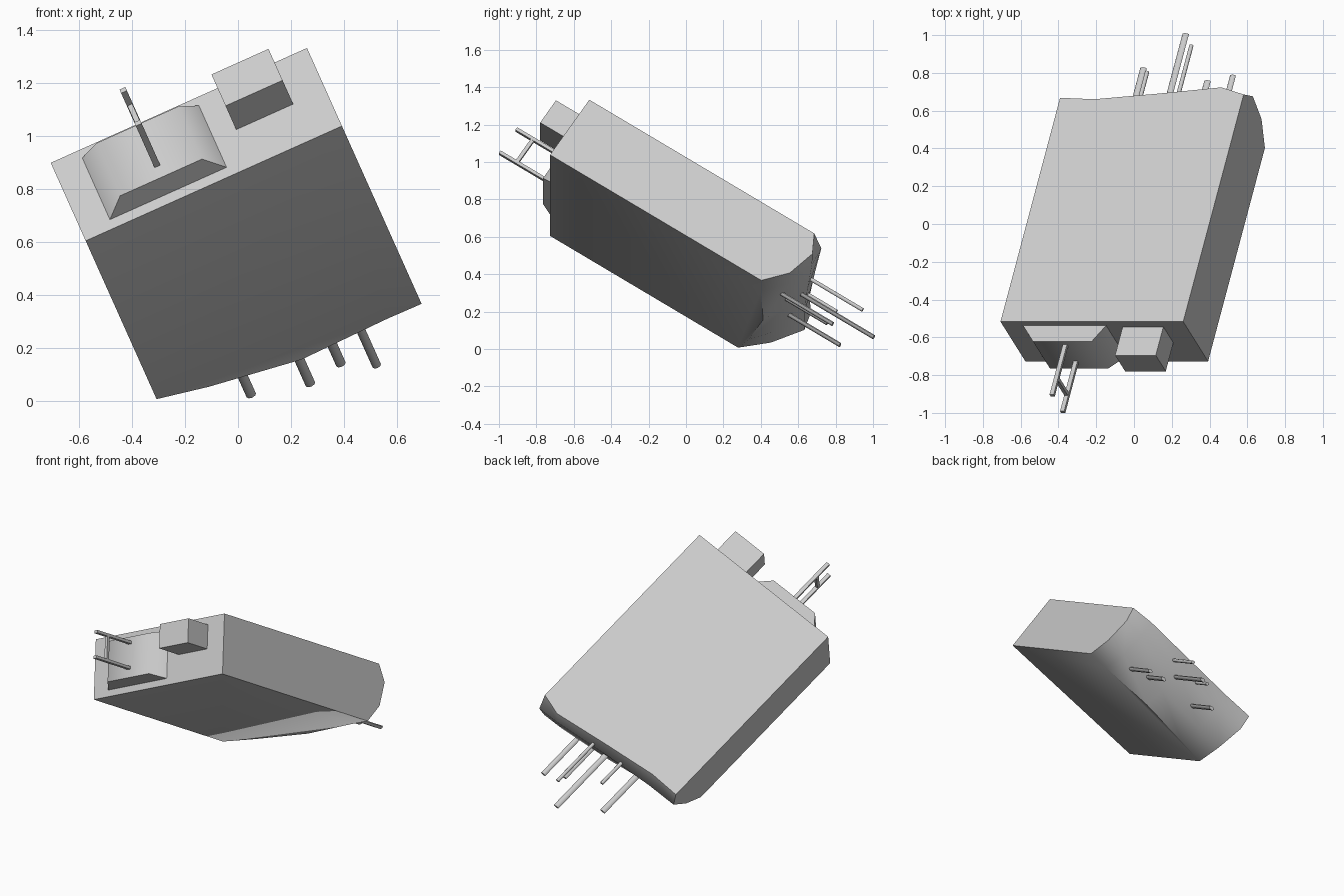
import bpy, bmesh
from math import radians
from mathutils import Matrix, Vector

cube = bpy.data.objects.get("Cube")
if cube:
    bpy.data.objects.remove(cube)

grey = bpy.data.materials.new("light_grey")
grey.use_nodes = True
grey.diffuse_color = (0.6, 0.6, 0.6, 1)
grey.node_tree.nodes["Principled BSDF"].inputs["Base Color"].default_value = (0.6, 0.6, 0.6, 1)

# Tilted frame of the case: x = width, y = depth to the back, z = thickness
across = Vector((0.913, 0, 0.409)).normalized()
back = Vector((0.223, 0.838, -0.498))
back = (back - across * back.dot(across)).normalized()
up = across.cross(back)
frame = Matrix((across, back, up)).transposed().to_4x4()
frame.translation = (-0.575, -0.727, 0.605)

WIDTH, THICK = 1.06, 0.385


def finish(name, bm):
    """Turn a bmesh in case coordinates into a placed object."""
    bmesh.ops.recalc_face_normals(bm, faces=bm.faces)
    mesh = bpy.data.meshes.new(name)
    bm.to_mesh(mesh)
    bm.free()
    mesh.materials.append(grey)
    mesh.shade_smooth()
    mesh.set_sharp_from_angle(angle=radians(52))
    obj = bpy.data.objects.new(name, mesh)
    obj.matrix_world = frame
    bpy.context.collection.objects.link(obj)
    return obj


def block(name, x, y, z, taper=(0, 0)):
    """Box between ranges; its front (low y) end shrinks by taper."""
    bm = bmesh.new()
    bmesh.ops.create_cube(bm, size=1)
    for v in bm.verts:
        sx, front, sz = v.co.x > 0, v.co.y < 0, v.co.z > 0
        tx, tz = taper if front else (0, 0)
        v.co = (x[1] - tx if sx else x[0] + tx,
                y[0] if front else y[1],
                z[1] - tz if sz else z[0] + tz)
    return finish(name, bm)


def pin(name, x, z, start, end, rx, rz):
    """Oval rod running along the depth."""
    bm = bmesh.new()
    bmesh.ops.create_cone(bm, cap_ends=True, segments=8, radius1=1, radius2=1, depth=1)
    for v in bm.verts:
        v.co = (x + rx * v.co.x, end if v.co.z > 0 else start, z + rz * v.co.y)
    return finish(name, bm)


# Case: flat box whose back end bulges
columns = (0, 0.2, 0.56, 0.92, WIDTH)
rows = (0, 0.12, 0.28, THICK)
depths = ((1.2, 1.27, 1.36, 1.345, 1.348),
          (1.33, 1.37, 1.42, 1.45, 1.452),
          (1.44, 1.44, 1.46, 1.49, 1.492),
          (1.414, 1.405, 1.44, 1.48, 1.435))
bm = bmesh.new()
grid = [[bm.verts.new((x, d, z)) for x, d in zip(columns, line)]
        for z, line in zip(rows, depths)]
for low, high in zip(grid, grid[1:]):
    for i in range(len(columns) - 1):
        bm.faces.new((low[i], low[i + 1], high[i + 1], high[i]))
bl, br, tl, tr = [bm.verts.new((x, 0, z)) for z in (0, THICK) for x in (0, WIDTH)]
bm.faces.new((bl, br, tr, tl))
bm.faces.new([bl, br] + grid[0][::-1])
bm.faces.new([tl, tr] + grid[-1][::-1])
bm.faces.new([bl, tl] + [r[0] for r in grid[::-1]])
bm.faces.new([br, tr] + [r[-1] for r in grid[::-1]])
finish("case", bm)

# Front fittings
block("front_socket", (0.108, 0.607), (-0.087, 0.01), (0.04, 0.35), (0.08, 0.025))
block("front_button", (0.69, 0.926), (-0.18, 0.01), (0.18, 0.335))

# Front prongs joined by a crossbar
for name, z in (("lower_prong", 0.126), ("upper_prong", 0.288)):
    block(name, (0.35, 0.374), (-0.403, -0.05), (z - 0.009, z + 0.009))
block("prong_crossbar", (0.352, 0.372), (-0.305, -0.285), (0.126, 0.288))

# Back pins: x, z, end depth, half width
back_pins = ((0.332, 0.186, 1.73, 0.019), (0.423, 0.306, 1.63, 0.012),
             (0.553, 0.24, 1.91, 0.019), (0.64, 0.308, 1.795, 0.012),
             (0.689, 0.122, 1.69, 0.019), (0.81, 0.088, 1.747, 0.017))
for i, (x, z, end, half) in enumerate(back_pins):
    pin(f"back_pin_{i + 1}", x, z, 1.3, end, half, 0.011)
